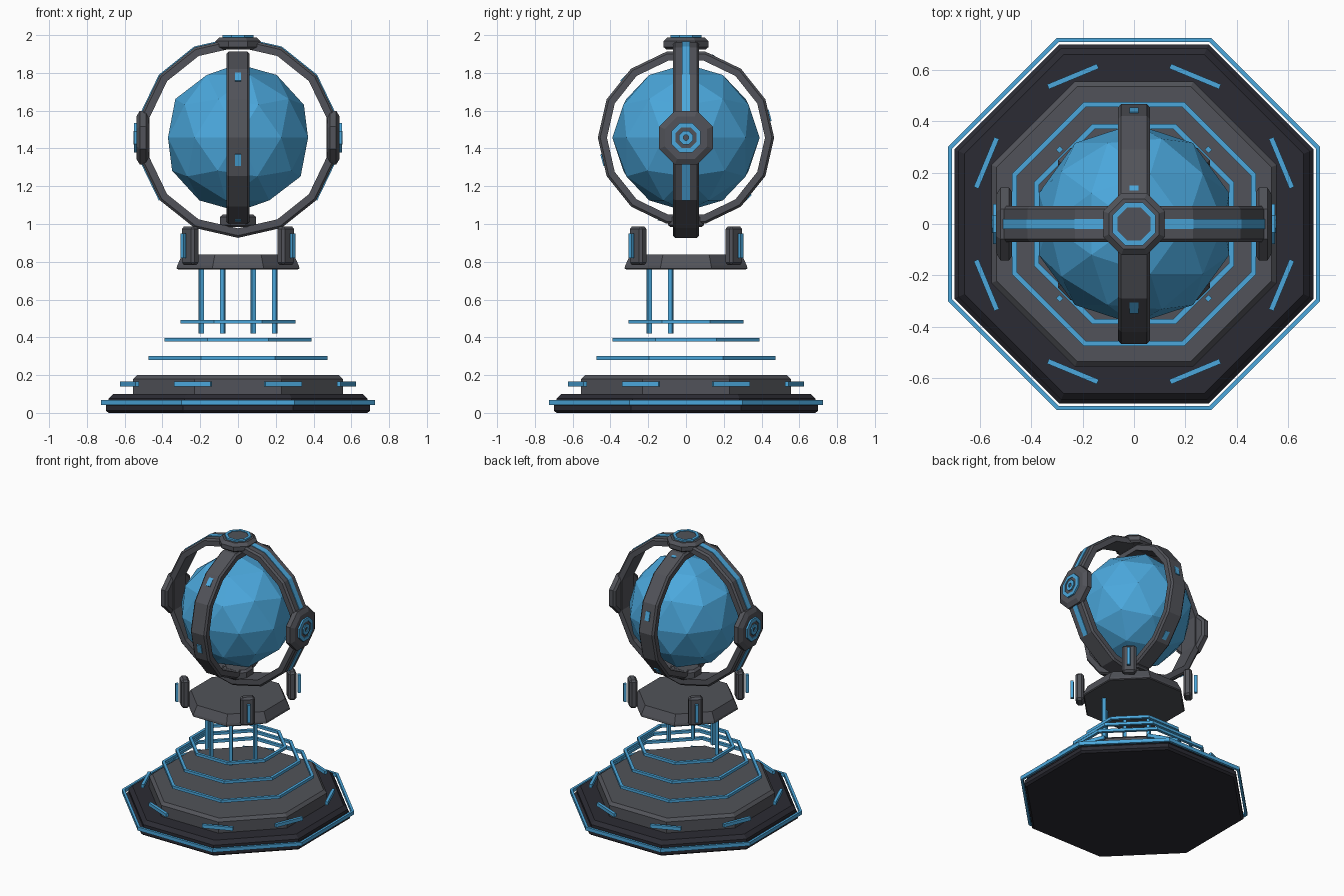
import bpy, bmesh, math
from mathutils import Matrix, Vector

if "Cube" in bpy.data.objects:
    bpy.data.objects.remove(bpy.data.objects["Cube"])

def material(name, rgb):
    m = bpy.data.materials.new(name)
    m.diffuse_color = (*rgb, 1)
    m.use_nodes = True
    m.node_tree.nodes["Principled BSDF"].inputs["Base Color"].default_value = m.diffuse_color
    return m

BLUE = material("energy blue", (0.07, 0.39, 0.72))
GREY = material("metal grey", (0.083, 0.086, 0.1))
DARK = material("charcoal", (0.024, 0.024, 0.033))
C = 1.457  # height of the orb centre

def finish(name, bm, mat, matrix=None):
    if matrix:
        bm.transform(matrix)
    bmesh.ops.recalc_face_normals(bm, faces=bm.faces)
    me = bpy.data.meshes.new(name)
    bm.to_mesh(me)
    bm.free()
    me.materials.append(mat)
    ob = bpy.data.objects.new(name, me)
    bpy.context.collection.objects.link(ob)
    return ob

def lathe(name, profile, mat, n=8, matrix=None, ring=False, keep=None):
    """Turn (apothem, height) points into an n-sided solid, or a hollow ring."""
    bm = bmesh.new()
    k = 1 / math.cos(math.pi / n)
    loops = []
    for r, z in profile:
        loops.append([bm.verts.new((r * k * math.cos((i + .5) * math.tau / n),
                                    r * k * math.sin((i + .5) * math.tau / n), z)) for i in range(n)])
    pairs = list(zip(loops, loops[1:]))
    if ring:
        pairs.append((loops[-1], loops[0]))
    else:
        bm.faces.new(loops[0])
        bm.faces.new(loops[-1])
    for a, b in pairs:
        for i in range(n):
            j = (i + 1) % n
            bm.faces.new((a[i], a[j], b[j], b[i]))
    if keep:
        bmesh.ops.delete(bm, geom=[f for f in bm.faces if not keep(f.calc_center_median())],
                         context='FACES')
    return finish(name, bm, mat, matrix)

def band(name, r0, r1, z0, z1, mat, **kw):
    return lathe(name, [(r0, z0), (r1, z0), (r1, z1), (r0, z1)], mat, ring=True, **kw)

def box(name, size, mat, matrix, bevel=0):
    bm = bmesh.new()
    bmesh.ops.create_cube(bm, size=1, matrix=Matrix.Diagonal((*size, 1)))
    if bevel:
        bmesh.ops.bevel(bm, geom=bm.edges[:], offset=bevel, segments=1, affect='EDGES')
    return finish(name, bm, mat, matrix)

def around(deg, r, z):
    return Matrix.Rotation(math.radians(deg), 4, 'Z') @ Matrix.Translation((r, 0, z))

# stepped octagonal base
lathe("base_slab", [(.685, 0), (.70, .012), (.70, .04), (.685, .055), (.685, .075), (.66, .10)], DARK)
lathe("base_step", [(.555, .10), (.555, .18), (.535, .20)], GREY)
band("base_trim", .708, .725, .042, .068, BLUE)
for i in range(8):
    box(f"base_light_{i}", (.02, .21, .025), BLUE, around(22.5 + 45 * i, .622, .153))

# floating rings and front rods
for i, (r, z) in enumerate([(.475, .29), (.39, .387), (.305, .482)]):
    band(f"floating_ring_{i}", r - .02, r, z - .01, z + .01, BLUE)
for i in range(4):
    box(f"rod_{i}", (.022, .022, .345), BLUE, around(202.5 + 45 * i, .21, .592))

# cradle plate with four corner clamps
lathe("cradle_plate", [(.318, .76), (.325, .765), (.322, .78), (.295, .838)], GREY)
for i in range(4):
    a = 45 + 90 * i
    box(f"clamp_{i}", (.055, .095, .205), GREY, around(a, .358, .885), .014)
    box(f"clamp_light_{i}", (.02, .022, .13), BLUE, around(a, .41, .885))

# faceted orb
bm = bmesh.new()
bmesh.ops.create_icosphere(bm, subdivisions=2, radius=.39)
finish("orb", bm, BLUE, Matrix.Translation((0, 0, C)))

# two crossing hoops with chamfered outer edges
centre = Matrix.Translation((0, 0, C))
wide = centre @ Matrix.Rotation(math.pi / 2, 4, 'X')
deep = centre @ Matrix.Rotation(math.pi / 2, 4, 'Y')

def hoop(name, r0, r1, w, matrix):
    c = .012
    lathe(name, [(r0, -w), (r1 - c, -w), (r1, -w + c), (r1, w - c), (r1 - c, w), (r0, w)],
          GREY, n=14, matrix=matrix, ring=True)

hoop("outer_hoop", .468, .517, .07, wide)
hoop("inner_hoop", .408, .455, .062, deep)
band("outer_hoop_stripe", .51, .522, -.02, .02, BLUE, n=14, matrix=wide, keep=lambda p: p.y > -.33)
for i in range(6):
    m = centre @ Matrix.Rotation(math.radians(45 + 60 * i), 4, 'X').inverted() @ Matrix.Translation((0, -.452, 0))
    box(f"inner_hoop_light_{i}", (.034, .018, .064), BLUE, m)

# side hubs
for side, s in (("right", 1), ("left", -1)):
    m = centre @ Matrix.Rotation(s * math.pi / 2, 4, 'Y')
    lathe(side + "_hub", [(.125, .475), (.142, .487), (.142, .52), (.112, .538)], GREY, matrix=m)
    band(side + "_hub_outer_light", .055, .078, .53, .55, BLUE, matrix=m)
    lathe(side + "_hub_core", [(.055, .53), (.055, .545)], GREY, matrix=m)
    band(side + "_hub_inner_light", .014, .036, .54, .553, BLUE, matrix=m)

# top and bottom hubs
lathe("top_hub", [(.105, 1.925), (.12, 1.937), (.12, 1.968), (.098, 1.988)], GREY)
band("top_hub_light", .064, .083, 1.98, 2.0, BLUE)
lathe("top_hub_cap", [(.064, 1.98), (.064, 1.995)], GREY)
lathe("bottom_hub", [(.085, .985), (.096, .995), (.096, 1.037), (.08, 1.05)], GREY)
